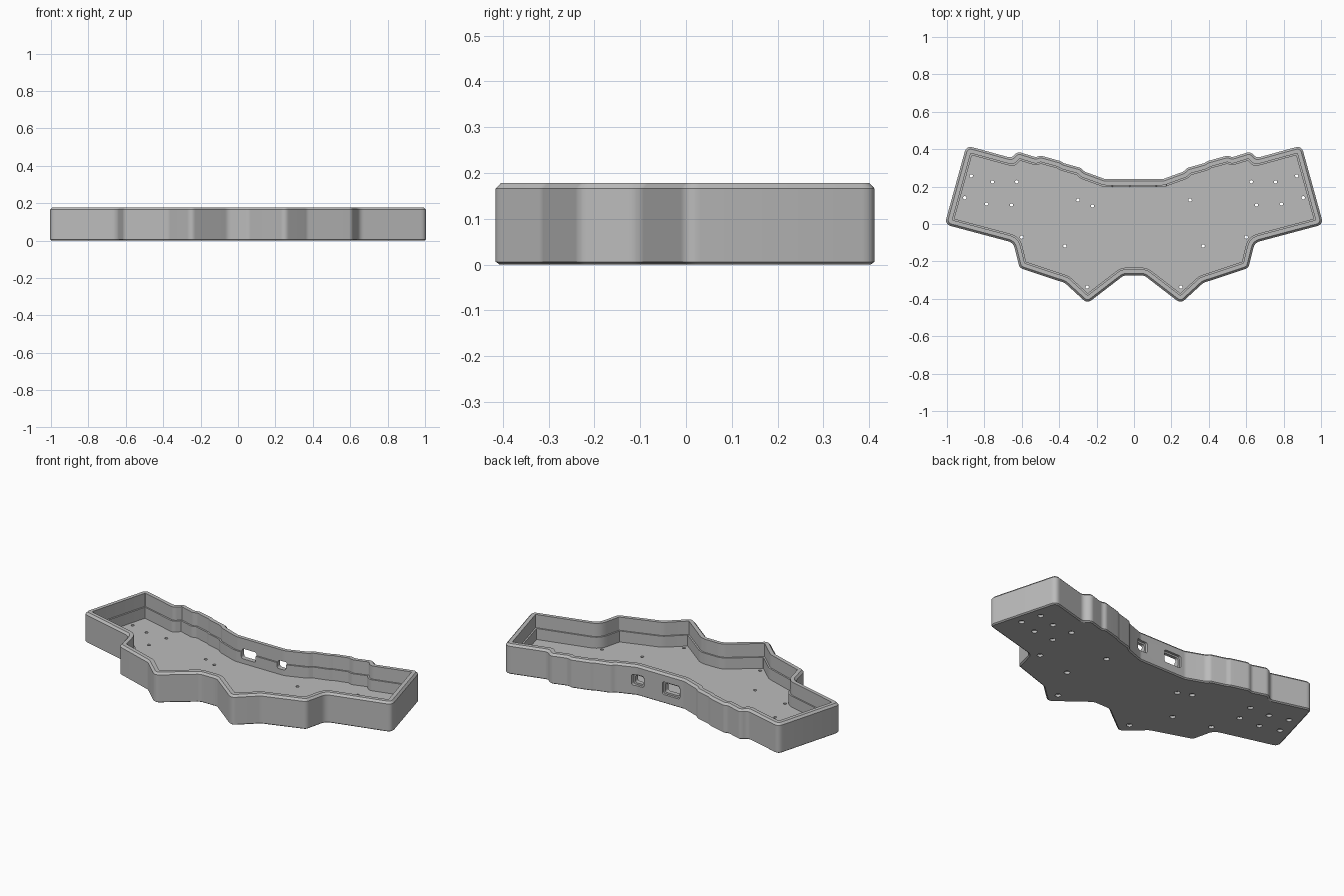
import bpy, bmesh, math
from mathutils import Vector, Matrix

cube = bpy.data.objects.get("Cube")
if cube:
    bpy.data.objects.remove(cube)

HEIGHT, FLOOR, LEDGE = 0.178, 0.035, 0.1

# Half of the outline, front centre to back centre
half = [(.055, -.275), (.25, -.425), (.37, -.315), (.612, -.235), (.645, -.1),
        (1.012, -.002), (.896, .419), (.655, .353), (.622, .387), (.525, .357),
        (.5, .366), (.395, .337), (.375, .325), (.285, .3), (.265, .28), (.155, .24)]
outline = [Vector(p) for p in half] + [Vector((-x, y)) for x, y in reversed(half)]


def inset(points, d):
    """Move every edge of a counterclockwise polygon inward by d."""
    result = []
    for i, p in enumerate(points):
        a = (p - points[i - 1]).normalized()
        b = (points[(i + 1) % len(points)] - p).normalized()
        na, nb = Vector((-a.y, a.x)), Vector((-b.y, b.x))
        result.append(p + (na + nb) * d / (1 + na.dot(nb)))
    return result


def rounded(points, d, steps=6):
    """Round the corners, so that inset loops stay parallel."""
    pts, result = inset(points, d), []
    for i, p in enumerate(pts):
        a, b = pts[i - 1] - p, pts[(i + 1) % len(pts)] - p
        turn = math.pi - a.angle(b)
        convex = a.x * b.y - a.y * b.x < 0
        if convex:
            radius = max(.035 - d, .003)
        else:
            radius = .003 if turn > 1.2 else .05 + d
        cut = min(radius * math.tan(turn / 2), .45 * a.length, .45 * b.length)
        start, end = p + a.normalized() * cut, p + b.normalized() * cut
        for k in range(steps + 1):
            t = k / steps
            result.append(start * (1 - t) ** 2 + p * 2 * t * (1 - t) + end * t * t)
    return result


# Tray: stacked loops run up the outside, over the rim and down to the floor
bm = bmesh.new()
loops = []
for d, z in [(.008, 0), (0, .006), (0, HEIGHT - .012), (.011, HEIGHT),
             (.033, HEIGHT), (.033, LEDGE), (.042, LEDGE), (.042, FLOOR)]:
    loops.append([bm.verts.new((p.x, p.y, z)) for p in rounded(outline, d)])
for low, high in zip(loops, loops[1:]):
    for i in range(len(low)):
        bm.faces.new((low[i - 1], low[i], high[i], high[i - 1]))
bm.faces.new(list(reversed(loops[0])))
bm.faces.new(loops[-1])
bmesh.ops.recalc_face_normals(bm, faces=bm.faces)
mesh = bpy.data.meshes.new("case_tray")
bm.to_mesh(mesh)
bm.free()
tray = bpy.data.objects.new("case_tray", mesh)
bpy.context.collection.objects.link(tray)

grey = bpy.data.materials.new("plain grey")
grey.use_nodes = True
colour = (.5, .5, .5, 1)
grey.diffuse_color = colour
grey.node_tree.nodes["Principled BSDF"].inputs["Base Color"].default_value = colour
mesh.materials.append(grey)


def carve(name, build):
    """Subtract the shapes made by build from the tray."""
    bm = bmesh.new()
    build(bm)
    mesh = bpy.data.meshes.new(name)
    bm.to_mesh(mesh)
    bm.free()
    cutter = bpy.data.objects.new(name, mesh)
    bpy.context.collection.objects.link(cutter)
    cutter.hide_render = True
    mod = tray.modifiers.new(name, 'BOOLEAN')
    mod.operation, mod.solver, mod.object = 'DIFFERENCE', 'EXACT', cutter
    bpy.context.view_layer.objects.active = tray
    bpy.ops.object.modifier_apply(modifier=mod.name)
    bpy.data.objects.remove(cutter)


# Screw holes with wider seats underneath
screws = [(.87, .257), (.757, .225), (.627, .225), (.905, .14), (.788, .107),
          (.655, .102), (.3, .128), (.6, -.07), (.37, -.118), (.25, -.337)]
holes = screws + [(-x, y) for x, y in screws] + [(-.222, .096)]


def drill(radius, bottom, top):
    def build(bm):
        for x, y in holes:
            bmesh.ops.create_cone(
                bm, cap_ends=True, segments=20, radius1=radius, radius2=radius,
                depth=top - bottom,
                matrix=Matrix.Translation((x, y, (top + bottom) / 2)))
    return build


carve("screw_holes", drill(.009, -.02, .06))
carve("screw_seats", drill(.016, -.02, .015))


# Two ports through the back wall, each with a shallow outer recess
def ports(grow, back, front):
    def build(bm):
        for x, w, h in [(-.07, .095, .055), (.145, .055, .045)]:
            size = Matrix.Diagonal((w + grow, front - back, h + grow, 1))
            place = Matrix.Translation((x, (back + front) / 2, .09))
            verts = bmesh.ops.create_cube(bm, size=1, matrix=place @ size)["verts"]
            edges = [e for e in {e for v in verts for e in v.link_edges}
                     if abs(e.verts[0].co.y - e.verts[1].co.y) > .01]
            bmesh.ops.bevel(bm, geom=edges, offset=.012, segments=4,
                            profile=.5, affect='EDGES')
    return build


carve("port_openings", ports(0, .15, .3))
carve("port_recesses", ports(.02, .226, .3))

bpy.ops.object.select_all(action='DESELECT')
tray.select_set(True)
bpy.context.view_layer.objects.active = tray
bpy.ops.object.shade_smooth_by_angle(angle=math.radians(30))
